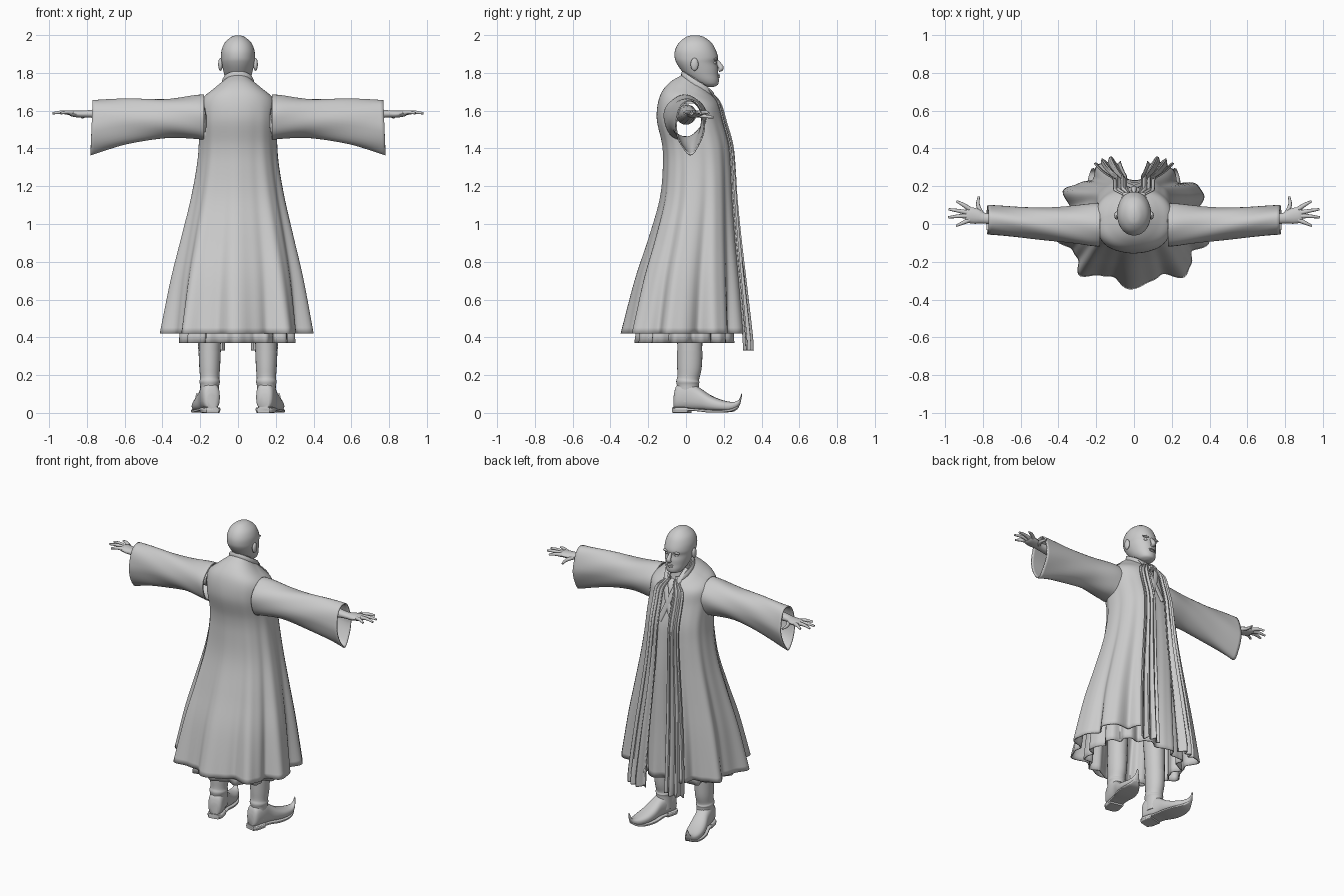
import bpy, bmesh, math
from math import sin, cos, pi, radians
from mathutils import Vector, Matrix

if "Cube" in bpy.data.objects:
    bpy.data.objects.remove(bpy.data.objects["Cube"])


def spline(rows, n):
    """Catmull-Rom samples through a table of equal-length rows."""
    out = []
    for i in range(len(rows) - 1):
        p = [rows[max(i - 1, 0)], rows[i], rows[i + 1], rows[min(i + 2, len(rows) - 1)]]
        for k in range(n):
            t = k / n
            out.append([b + .5 * t * (c - a + t * (2*a - 5*b + 4*c - d + t * (3*(b - c) + d - a)))
                        for a, b, c, d in zip(*p)])
    return out + [list(rows[-1])]


def power(v, n):
    return math.copysign(abs(v) ** (2 / n), v)


def loft(name, rings, closed=True, caps=True, thick=0, mirror=False, keep=None, angle=50):
    """Skin a list of point rings; optional end caps, thickness and mirrored twin."""
    bm = bmesh.new()
    vs = [[bm.verts.new(p) for p in r] for r in rings]
    m = len(rings[0])
    for a, b in zip(vs, vs[1:]):
        for i in range(m if closed else m - 1):
            q = (a[i], a[(i + 1) % m], b[(i + 1) % m], b[i])
            mid = sum((v.co for v in q), Vector()) / 4
            if keep is None or keep(mid):
                bm.faces.new(q)
    if caps and closed:
        bm.faces.new(vs[0])
        bm.faces.new(vs[-1])
    bm.verts.ensure_lookup_table()
    bmesh.ops.delete(bm, geom=[v for v in bm.verts if not v.link_faces], context='VERTS')
    bmesh.ops.recalc_face_normals(bm, faces=bm.faces)
    me = bpy.data.meshes.new(name)
    bm.to_mesh(me)
    bm.free()
    ob = bpy.data.objects.new(name, me)
    bpy.context.collection.objects.link(ob)
    if thick:
        mod = ob.modifiers.new("thickness", 'SOLIDIFY')
        mod.thickness, mod.offset = thick, 0
    if mirror:
        ob.modifiers.new("mirror", 'MIRROR').use_mirror_merge = False
    bpy.ops.object.select_all(action='DESELECT')
    ob.select_set(True)
    bpy.context.view_layer.objects.active = ob
    bpy.ops.object.shade_smooth_by_angle(angle=radians(angle))
    return ob


def tube(name, rows, n=4, sides=14, up=Vector((0, 0, 1)), **kw):
    """Round limb through rows of (x, y, z, side radius, up radius)."""
    pts = spline(rows, n)
    rings = []
    for i, p in enumerate(pts):
        d = (Vector(pts[min(i + 1, len(pts) - 1)][:3]) - Vector(pts[max(i - 1, 0)][:3])).normalized()
        s = d.cross(up).normalized()
        u = s.cross(d)
        rings.append([Vector(p[:3]) + s * p[3] * cos(2*pi*k/sides) + u * p[4] * sin(2*pi*k/sides)
                      for k in range(sides)])
    return loft(name, rings, **kw)


def blob(name, loc, scale, mirror=False):
    rings = [[(loc[0] + scale[0]*sin(a)*cos(2*pi*k/16), loc[1] + scale[1]*sin(a)*sin(2*pi*k/16),
               loc[2] + scale[2]*cos(a)) for k in range(16)] for a in [pi*(.04 + .92*j/9) for j in range(10)]]
    return loft(name, rings, mirror=mirror)


def cloth(row, a, k, off=0):
    """Point on a draped garment; a = 0 at the back. Row: z, half width, back, front, tilt, fold depth."""
    z, hx, yb, yf, tilt, amp = row
    f = 1 + amp * (cos(k * a) + .3 * cos((2*k + 1) * a + 1)) / .35
    x, y = hx * power(sin(a), 2.3), -(yf - yb) / 2 * power(cos(a), 2.3)
    return Vector((x*f + off*sin(a), (yf + yb)/2 + y*f - off*cos(a), z + tilt*cos(a)))


# Long sleeveless coat, open down the front
coat = [(1.735, .072, -.01, .135, .055, 0), (1.70, .13, -.085, .16, .045, 0),
        (1.645, .195, -.135, .18, .03, 0), (1.55, .203, -.15, .20, .01, .002),
        (1.42, .203, -.12, .232, 0, .004), (1.30, .213, -.115, .243, 0, .006),
        (1.13, .242, -.13, .252, 0, .009), (.92, .288, -.185, .268, 0, .014),
        (.70, .334, -.25, .288, 0, .02), (.42, .375, -.31, .31, 0, .03)]


def outside_armhole(p):
    return abs(p.x) < .16 or ((p.y + .0) / .09) ** 2 + ((p.z - 1.56) / .105) ** 2 > 1


amax = radians(169)
loft("coat", [[cloth(r, -amax + 2*amax*i/144, 9) for i in range(145)] for r in spline(coat, 6)],
     closed=False, thick=.008, keep=outside_armhole)

# Pleated bands hanging down both coat edges
band_rows = spline(coat + [(.33, .375, -.31, .315, 0, .03)], 5)
rings = []
for r in band_rows:
    t = (1.735 - r[0]) / 1.4
    rings.append([cloth(r, radians(153 + 19*i/20), 9, .012 + (.004 + .012*t) * sin(i * .95 + t))
                  for i in range(21)])
loft("front_band", rings, closed=False, thick=.006, mirror=True)

# Rolled collar round the neck
collar = [cloth(coat[0], radians(-165 + 330*i/24), 9, .006) for i in range(25)]
tube("collar", [(*p, .01, .02) for p in collar], n=1, sides=10)

# Inner robe with ruffled hem, and its crossed neckline
robe = [(z - .012, hx - .012, yb + .015, yf - .018, tl, am) for z, hx, yb, yf, tl, am in coat[:7]]
robe += [(.92, .25, -.16, .235, 0, .012), (.65, .275, -.215, .235, 0, .018), (.37, .285, -.25, .24, 0, .026)]
loft("inner_robe", [[cloth(r, 2*pi*i/160, 13) for i in range(160)] for r in spline(robe, 5)],
     caps=False, thick=.006, keep=outside_armhole)
for s in (1, -1):
    tube("neckline_fold", [(s*.06, .08, 1.745, .012, .006), (s*.05, .14, 1.69, .016, .006),
                           (s*.015, .185, 1.58, .018, .006), (-s*.05, .215, 1.42, .018, .006)],
         up=Vector((0, 1, .3)))

# Wide sleeves, deepening to a pointed cuff
sleeve = [(.18, -.005, 1.562, .11, .118), (.23, -.005, 1.565, .108, .112), (.38, -.002, 1.56, .09, .10),
          (.58, .008, 1.542, .078, .117), (.775, .022, 1.512, .075, .143)]
rings = []
for x, cy, cz, ry, rz in spline(sleeve, 7):
    t = (x - .18) / .6
    ring = []
    for k in range(40):
        a = 2*pi*k/40
        fold = 1 + .02 * sin(5*a + 9*t)
        w = 1 + .3 * t * t * min(sin(a), 0)
        ring.append((x - .012*t*sin(a)*0.5, cy + ry*w*fold*cos(a), cz + rz*sin(a)*fold))
    rings.append(ring)
loft("sleeve", rings, caps=False, thick=.007, mirror=True)

# Arms, palms and fingers
tube("forearm", [(.2, 0, 1.58, .055, .055), (.5, .01, 1.585, .045, .045), (.7, .025, 1.585, .034, .03),
                 (.79, .03, 1.583, .028, .02), (.83, .04, 1.582, .04, .02), (.875, .048, 1.585, .042, .017),
                 (.892, .05, 1.586, .035, .01)], mirror=True)
fingers = [((.80, .045), (.825, .10), (.82, .145)), ((.87, .08), (.905, .103), (.938, .12)),
           ((.88, .06), (.93, .07), (.98, .078)), ((.88, .042), (.93, .041), (.982, .035)),
           ((.87, .022), (.905, .006), (.94, -.01))]
for i, f in enumerate(fingers):
    zs = (1.578, 1.57, 1.565) if i == 0 else (1.587, 1.592, 1.586)
    tube("thumb" if i == 0 else "finger",
         [(*p, z, r, r) for p, z, r in zip(f, zs, (.013, .010, .006))], sides=10, mirror=True)

# Head: skull and jaw, then neck, nose, ears, brows and lips
head = [(1.999, .008, .035, .06), (1.99, .036, 0, .095), (1.96, .070, -.037, .135), (1.92, .087, -.058, .158),
        (1.88, .090, -.06, .170), (1.852, .087, -.05, .164), (1.82, .08, -.03, .170), (1.79, .072, -.005, .171),
        (1.76, .061, .03, .174), (1.737, .045, .07, .168), (1.725, .02, .1, .145)]
loft("head", [[(hx * power(cos(a), 2.1), (yb + yf)/2 + (yf - yb)/2 * sin(a), z)
               for a in [2*pi*k/36 for k in range(36)]] for z, hx, yb, yf in spline(head, 4)])
tube("neck", [(0, .055, 1.64, .075, .07), (0, .05, 1.72, .056, .058), (0, .045, 1.84, .056, .062)],
     up=Vector((0, 1, 0)), sides=24)
tube("nose", [(0, .16, 1.868, .008, .008), (0, .175, 1.845, .011, .013), (0, .186, 1.824, .017, .014),
              (0, .172, 1.812, .012, .008)], up=Vector((0, 1, .2)))
blob("ear", (.093, .045, 1.845), (.012, .021, .034), True)
blob("brow", (.036, .157, 1.872), (.026, .012, .007), True)
blob("eye", (.034, .15, 1.853), (.014, .011, .008), True)
blob("upper_lip", (0, .17, 1.788), (.024, .011, .005))
blob("lower_lip", (0, .17, 1.778), (.02, .011, .006))

# Boot shafts with ankle creases and a top rim; trousers above
tube("boot_shaft", [(.15, .02, .33, .059, .068), (.15, .018, .24, .055, .065), (.15, .012, .185, .051, .058),
                    (.15, .01, .165, .055, .062), (.15, .01, .14, .050, .058), (.15, .01, .06, .05, .06)],
     up=Vector((0, 1, 0)), sides=24, mirror=True)
tube("trouser_leg", [(.13, .02, .75, .075, .08), (.145, .02, .5, .062, .07), (.15, .02, .31, .056, .065)],
     up=Vector((0, 1, 0)), sides=24, mirror=True)

# Boot feet with curled toes, turned slightly outwards; sole and heel below
turn = Matrix.Rotation(radians(-13), 4, 'Z')


def foot(name, rows, n):
    rings = []
    for y, zb, zt, w in spline(rows, 4):
        rings.append([turn @ Vector((w * power(cos(a), n), y, 0)) +
                      Vector((.15, 0, (zb + zt)/2 + (zt - zb)/2 * power(sin(a), n)))
                      for a in [2*pi*k/24 for k in range(24)]])
    loft(name, rings, mirror=True)


foot("boot_foot", [(-.062, .02, .10, .028), (-.045, .015, .15, .045), (.01, .015, .17, .05),
                   (.07, .015, .135, .047), (.13, .01, .095, .054), (.19, .008, .07, .053),
                   (.25, .012, .058, .038), (.287, .035, .068, .018), (.302, .08, .105, .005)], 2.5)
foot("boot_sole", [(-.067, .01, .026, .034), (-.04, .01, .026, .05), (.05, .01, .024, .048),
                   (.13, .002, .018, .06), (.20, .002, .016, .056), (.255, .008, .022, .036),
                   (.285, .028, .04, .014)], 6)
foot("boot_heel", [(-.067, 0, .03, .034), (-.04, 0, .03, .048), (.02, 0, .03, .047)], 8)
